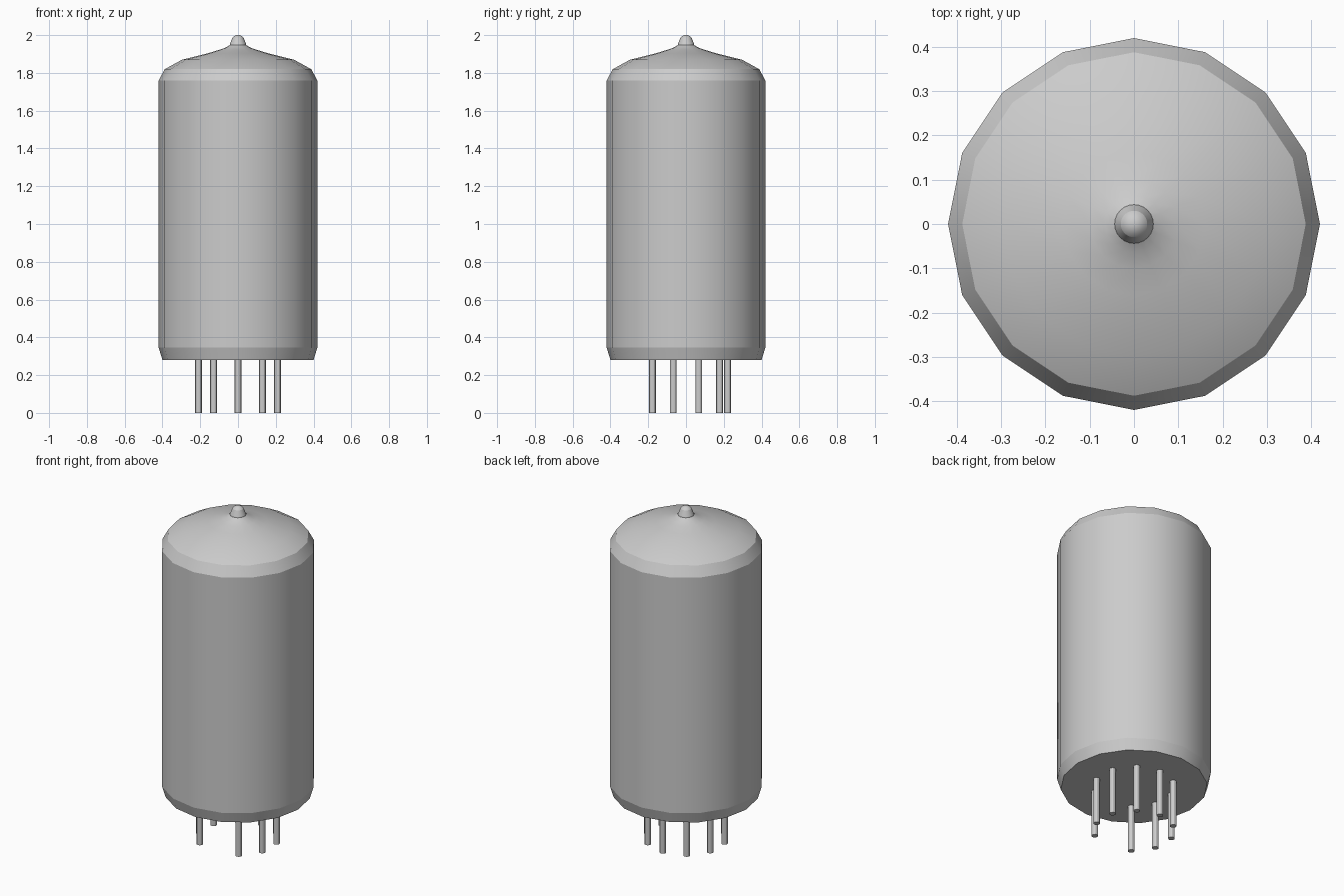
import bpy, bmesh
from math import sin, cos, pi, radians

cube = bpy.data.objects.get("Cube")
if cube:
    bpy.data.objects.remove(cube, do_unlink=True)

grey = bpy.data.materials.new("plain grey")
grey.use_nodes = True
colour = (0.6, 0.6, 0.6, 1)
grey.diffuse_color = colour
grey.node_tree.nodes["Principled BSDF"].inputs["Base Color"].default_value = colour


def lathe(name, profile, sides, sharp_rings=(), centre=(0, 0)):
    """Turn a (radius, height) profile around a vertical axis and cap both ends."""
    bm = bmesh.new()
    rings = []
    for r, z in profile:
        rings.append([bm.verts.new((r * cos(2 * pi * i / sides),
                                    r * sin(2 * pi * i / sides), z))
                      for i in range(sides)])
    for low, high in zip(rings, rings[1:]):
        for i in range(sides):
            j = (i + 1) % sides
            bm.faces.new((low[i], low[j], high[j], high[i]))
    bm.faces.new(rings[0][::-1])
    bm.faces.new(rings[-1])
    mesh = bpy.data.meshes.new(name)
    bm.to_mesh(mesh)
    bm.free()
    mesh.materials.append(grey)
    ob = bpy.data.objects.new(name, mesh)
    ob.location = (*centre, 0)
    bpy.context.collection.objects.link(ob)
    bpy.ops.object.select_all(action='DESELECT')
    ob.select_set(True)
    bpy.context.view_layer.objects.active = ob
    bpy.ops.object.shade_smooth_by_angle(angle=radians(30))
    # Keep chosen rings crisp
    for e in mesh.edges:
        a, b = (mesh.vertices[v].co.z for v in e.vertices)
        if any(abs(a - z) < 1e-4 and abs(b - z) < 1e-4 for z in sharp_rings):
            e.use_edge_sharp = True
    return ob


# Glass envelope: chamfered foot, straight wall, elliptical dome flaring into the tip
RADIUS, FOOT, WALL_LOW, WALL_TOP, DOME = 0.42, 0.28, 0.345, 1.76, 0.155
profile = [(0.40, FOOT), (RADIUS, WALL_LOW)]
for k in range(4):
    t = k * pi / 8
    profile.append((RADIUS * cos(t), WALL_TOP + DOME * sin(t)))
profile += [(0.10, 1.922), (0.065, 1.934), (0.04, 1.95)]
lathe("glass_envelope", profile, 16, (WALL_LOW, WALL_TOP))

# Sealed tip
lathe("sealed_tip", [(0.045, 1.94), (0.043, 1.952), (0.03, 1.985),
                     (0.022, 1.994), (0.008, 2.0)], 24, (1.952, 1.985))

# Nine contact pins on a ten-place circle, with the front place left empty
for k in range(9):
    a = radians(-54 + 36 * k)
    lathe(f"contact_pin_{k + 1}", [(0.018, 0), (0.018, FOOT + 0.01)], 12,
          centre=(0.22 * cos(a), 0.22 * sin(a)))
